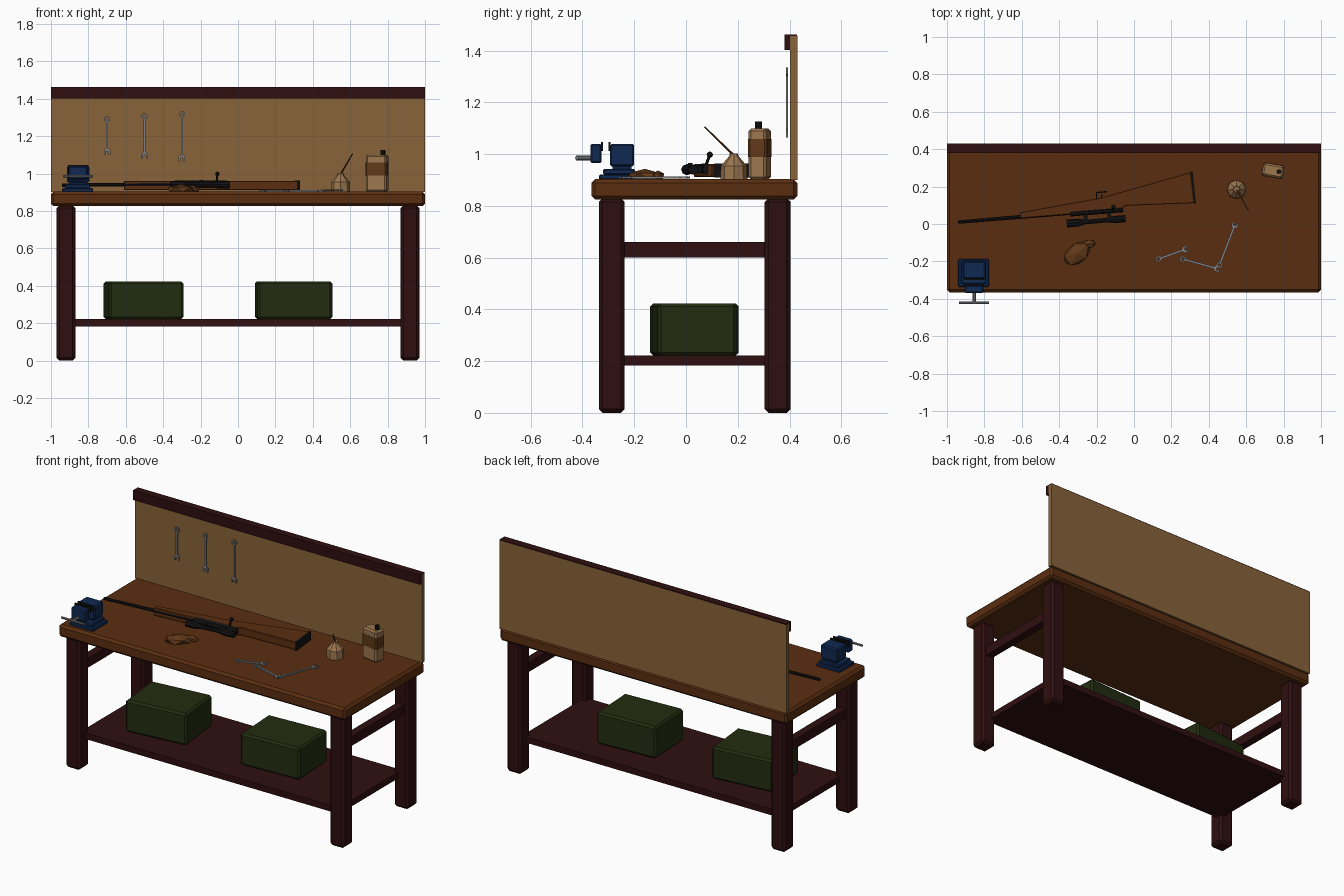
import bpy, bmesh, math
from mathutils import Vector, Matrix

if "Cube" in bpy.data.objects:
    bpy.data.objects.remove(bpy.data.objects["Cube"])


def material(name, rgb):
    m = bpy.data.materials.new(name)
    m.diffuse_color = (*rgb, 1)
    m.use_nodes = True
    m.node_tree.nodes["Principled BSDF"].inputs["Base Color"].default_value = m.diffuse_color
    return m


WOOD = material("worktop wood", (0.105, 0.027, 0.005))
RED = material("dark red paint", (0.029, 0.0045, 0.005))
TAN = material("pegboard tan", (0.25, 0.125, 0.041))
GREEN = material("olive green", (0.016, 0.026, 0.005))
BLUE = material("vise blue", (0.005, 0.022, 0.085))
STEEL = material("steel grey", (0.22, 0.22, 0.23))
BLACK = material("black metal", (0.006, 0.006, 0.007))
CAN = material("can tan", (0.33, 0.18, 0.075))
LEATHER = material("leather brown", (0.12, 0.04, 0.009))


def finish(name, bm, mat, bevel=0):
    if bevel:
        bmesh.ops.bevel(bm, geom=bm.edges[:], offset=bevel, segments=1, affect='EDGES')
    bmesh.ops.recalc_face_normals(bm, faces=bm.faces[:])
    me = bpy.data.meshes.new(name)
    bm.to_mesh(me)
    bm.free()
    me.materials.append(mat)
    ob = bpy.data.objects.new(name, me)
    bpy.context.collection.objects.link(ob)
    return ob


def box(name, x0, x1, y0, y1, z0, z1, mat, bevel=0, rot=0):
    """Box from its limits, turned about its own vertical axis."""
    bm = bmesh.new()
    bmesh.ops.create_cube(bm, size=1)
    bmesh.ops.scale(bm, vec=(x1 - x0, y1 - y0, z1 - z0), verts=bm.verts)
    if bevel:
        bmesh.ops.bevel(bm, geom=bm.edges[:], offset=bevel, segments=1, affect='EDGES')
    bm.transform(Matrix.Translation(((x0 + x1) / 2, (y0 + y1) / 2, (z0 + z1) / 2))
                 @ Matrix.Rotation(math.radians(rot), 4, 'Z'))
    return finish(name, bm, mat)


def rod(name, a, b, r0, mat, r1=None, sides=8):
    """Round bar or cone between two points."""
    a, b = Vector(a), Vector(b)
    bm = bmesh.new()
    bmesh.ops.create_cone(bm, cap_ends=True, segments=sides, radius1=r0,
                          radius2=r0 if r1 is None else r1, depth=(b - a).length)
    q = (b - a).to_track_quat('Z', 'Y').to_matrix().to_4x4()
    bm.transform(Matrix.Translation((a + b) / 2) @ q)
    return finish(name, bm, mat)


def prism(name, pts, z0, z1, mat, bevel=0):
    """Flat outline pulled up to a solid."""
    bm = bmesh.new()
    f = bm.faces.new([bm.verts.new((x, y, z0)) for x, y in pts])
    ext = bmesh.ops.extrude_face_region(bm, geom=[f])
    bmesh.ops.translate(bm, vec=(0, 0, z1 - z0),
                        verts=[v for v in ext['geom'] if isinstance(v, bmesh.types.BMVert)])
    return finish(name, bm, mat, bevel)


# Bench: top, legs, side rails, shelf
box("worktop", -1, 1, -0.365, 0.43, 0.825, 0.903, WOOD, 0.014)
for sx in (-1, 1):
    for y in (-0.287, 0.354):
        box("leg", sx * 0.92 - 0.05, sx * 0.92 + 0.05, y - 0.05, y + 0.05, 0, 0.83, RED, 0.015)
    box("side_rail", sx * 0.92 - 0.025, sx * 0.92 + 0.025, -0.26, 0.33, 0.6, 0.66, RED)
box("shelf", -0.9, 0.9, -0.28, 0.345, 0.183, 0.222, RED)

# Back board with its top rail
box("back_board", -1, 1, 0.402, 0.43, 0.9, 1.457, TAN)
box("board_rail", -0.999, 0.999, 0.38, 0.429, 1.402, 1.462, RED)

# Storage boxes on the shelf
for x, rot in ((-0.505, 6), (0.297, 3)):
    box("storage_box", x - 0.2, x + 0.2, -0.12, 0.185, 0.222, 0.423, GREEN, 0.012, rot)


# Spanners: ring end at the start, open jaw at the far end
def spanner(name, length, place):
    t = 0.004
    jaw = [(0.0, -0.006), (length - 0.035, -0.006), (length - 0.025, -0.017), (length, -0.017),
           (length, -0.008), (length - 0.018, -0.007), (length - 0.018, 0.007),
           (length, 0.008), (length, 0.017), (length - 0.025, 0.017),
           (length - 0.035, 0.006), (0.0, 0.006)]
    jaw = [(x + 0.012 if x == 0 else x, y) for x, y in jaw]
    body = prism(name + "_body", jaw, -t, t, STEEL)
    bm = bmesh.new()
    loops = [[bm.verts.new((r * math.cos(i * math.tau / 10), r * math.sin(i * math.tau / 10), z))
              for i in range(10)] for r, z in ((0.017, -t), (0.017, t), (0.008, t), (0.008, -t))]
    for k in range(4):
        p, q = loops[k], loops[(k + 1) % 4]
        for i in range(10):
            j = (i + 1) % 10
            bm.faces.new((p[i], p[j], q[j], q[i]))
    ring = finish(name + "_ring", bm, STEEL)
    for ob in (body, ring):
        ob.data.transform(place)


for x, top, bottom in ((-0.7, 1.29, 1.10), (-0.5, 1.305, 1.08), (-0.3, 1.317, 1.065)):
    down = Matrix.Rotation(math.pi / 2, 4, 'X') @ Matrix.Rotation(-math.pi / 2, 4, 'Z')
    spanner("hanging_spanner", top - bottom, Matrix.Translation((x, 0.39, top)) @ down)
for i, (a, b) in enumerate((((0.13, -0.187), (0.29, -0.13)), ((0.26, -0.187), (0.46, -0.243)),
                            ((0.457, -0.22), (0.545, 0.01)))):
    d = Vector(b) - Vector(a)
    spanner("bench_spanner", d.length, Matrix.Translation((*a, 0.908 + i * 0.001))
            @ Matrix.Rotation(math.atan2(d.y, d.x), 4, 'Z'))

# Vise: base, neck, fixed and moving jaws, screw and handle
box("vise_base", -0.94, -0.775, -0.336, -0.188, 0.9, 0.922, BLUE, 0.005)
box("vise_foot", -0.925, -0.79, -0.32, -0.198, 0.92, 0.943, BLUE, 0.005)
box("vise_neck", -0.9, -0.81, -0.285, -0.21, 0.94, 0.965, BLUE)
box("vise_body", -0.915, -0.795, -0.294, -0.2, 0.953, 1.04, BLUE, 0.007)
box("vise_moving_jaw", -0.905, -0.805, -0.37, -0.326, 0.965, 1.04, BLUE, 0.007)
for y in (-0.324, -0.296):
    box("jaw_plate", -0.91, -0.8, y - 0.004, y + 0.004, 1.012, 1.046, BLACK)
rod("vise_screw", (-0.855, -0.425, 0.985), (-0.855, -0.36, 0.985), 0.009, STEEL)
rod("vise_handle", (-0.935, -0.422, 0.985), (-0.775, -0.422, 0.985), 0.007, STEEL)

# Rifle lying on its side
prism("stock", [(-0.61, 0.03), (-0.61, 0.062), (-0.18, 0.14), (0.304, 0.277), (0.322, 0.112),
                (-0.05, 0.097), (-0.07, 0.075)], 0.912, 0.961, WOOD, 0.003)
prism("butt_plate", [(0.303, 0.28), (0.313, 0.281), (0.331, 0.111), (0.321, 0.11)],
      0.91, 0.963, BLACK)
rod("barrel", (-0.94, 0.01, 0.938), (-0.3, 0.064, 0.942), 0.009, BLACK, 0.012)
rod("receiver", (-0.34, 0.061, 0.942), (-0.06, 0.084, 0.942), 0.021, BLACK)
rod("bolt_arm", (-0.115, 0.075, 0.95), (-0.11, 0.092, 0.998), 0.006, BLACK)
bm = bmesh.new()
bmesh.ops.create_uvsphere(bm, u_segments=8, v_segments=6, radius=0.012,
                          matrix=Matrix.Translation((-0.11, 0.092, 0.998)))
finish("bolt_knob", bm, BLACK)
for a, b in (((-0.2, 0.135), (-0.2, 0.168)), ((-0.2, 0.168), (-0.145, 0.173)),
             ((-0.175, 0.14), (-0.17, 0.158))):
    rod("trigger_guard", (*a, 0.938), (*b, 0.938), 0.004, BLACK, sides=6)

# Scope: tube, flared ends, mounts, turret
s0, s1 = Vector((-0.36, 0.002, 0.94)), Vector((-0.045, 0.029, 0.94))
for name, f0, f1, r0, r1 in (("scope_tube", 0.1, 0.9, 0.012, 0.012),
                             ("scope_front", 0, 0.2, 0.021, 0.021),
                             ("scope_front_taper", 0.2, 0.32, 0.021, 0.012),
                             ("scope_rear", 0.8, 1, 0.019, 0.019),
                             ("scope_rear_taper", 0.7, 0.8, 0.012, 0.019)):
    rod(name, s0.lerp(s1, f0), s0.lerp(s1, f1), r0, BLACK, r1)
for f in (0.32, 0.72):
    p = s0.lerp(s1, f)
    box("scope_mount", p.x - 0.01, p.x + 0.01, p.y, p.y + 0.055, 0.927, 0.955, BLACK, 0, 5)
rod("scope_turret", s0.lerp(s1, 0.52), s0.lerp(s1, 0.52) + Vector((0, 0, 0.026)), 0.009, BLACK)

# Oil can with a slanted spout
rod("oil_can_body", (0.548, 0.185, 0.902), (0.548, 0.185, 0.955), 0.052, CAN, 0.05)
rod("oil_can_shoulder", (0.548, 0.185, 0.955), (0.548, 0.185, 0.99), 0.05, CAN, 0.02)
rod("oil_can_neck", (0.548, 0.185, 0.99), (0.548, 0.185, 1.003), 0.018, CAN, 0.016)
rod("oil_can_spout", (0.548, 0.185, 0.995), (0.612, 0.072, 1.105), 0.005, LEATHER, 0.003, 6)

# Bottle with a label band and cap
box("bottle", 0.687, 0.8, 0.25, 0.32, 0.902, 1.1, CAN, 0.01, -10)
bottle_outline = [(-0.058, -0.028), (-0.05, -0.037), (0.05, -0.037), (0.058, -0.028),
                  (0.058, 0.028), (0.05, 0.037), (-0.05, 0.037), (-0.058, 0.028)]
label = prism("bottle_label", bottle_outline, 0.988, 1.058, LEATHER)
label.data.transform(Matrix.Translation((0.7435, 0.285, 0))
                     @ Matrix.Rotation(math.radians(-10), 4, 'Z'))
rod("bottle_cap", (0.775, 0.28, 1.095), (0.775, 0.28, 1.126), 0.013, BLACK)

# Leather glove: low lumps for palm and thumb
for name, c, s, rot in (("glove_palm", (-0.305, -0.158, 0.915), (0.088, 0.058, 0.028), 38),
                        ("glove_thumb", (-0.245, -0.108, 0.915), (0.045, 0.025, 0.022), 12)):
    bm = bmesh.new()
    bmesh.ops.create_icosphere(bm, subdivisions=1, radius=1)
    bm.transform(Matrix.Translation(c) @ Matrix.Rotation(math.radians(rot), 4, 'Z')
                 @ Matrix.Diagonal((*s, 1)))
    for v in bm.verts:
        v.co.z = max(v.co.z, 0.9)
    finish(name, bm, LEATHER)
